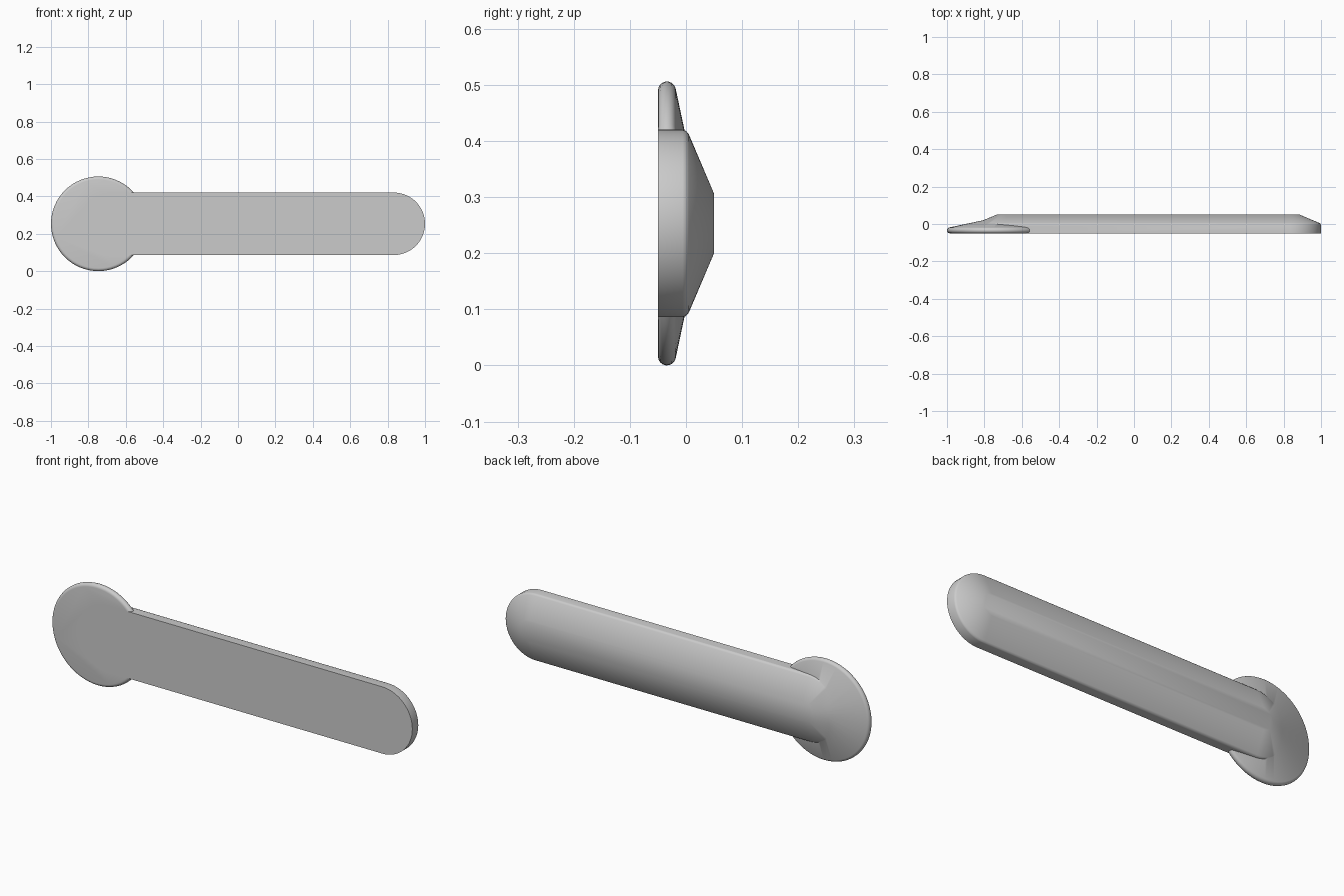
import bpy, bmesh
from math import sin, cos, pi

old = bpy.data.objects.get("Cube")
if old:
    bpy.data.objects.remove(old)

grey = bpy.data.materials.new("plain grey")
grey.use_nodes = True
grey.diffuse_color = (0.6, 0.6, 0.6, 1)
grey.node_tree.nodes["Principled BSDF"].inputs["Base Color"].default_value = (0.6, 0.6, 0.6, 1)

MID = 0.253     # height of the centre line
SEG = 32        # segments per half circle


def stacked_solid(name, left, right, profile):
    """Stack rounded outlines (radius, y) from front to back and cap both ends."""
    bm = bmesh.new()
    loops = []
    for r, y in profile:
        ring = []
        for cx, start in ((right, -pi / 2), (left, pi / 2)):
            # skip the shared end point when the outline is a full circle
            count = SEG if left == right else SEG + 1
            for i in range(count):
                a = start + pi * i / SEG
                ring.append(bm.verts.new((cx + r * cos(a), y, MID + r * sin(a))))
        loops.append(ring)
    n = len(loops[0])
    for a, b in zip(loops, loops[1:]):
        for i in range(n):
            j = (i + 1) % n
            bm.faces.new((a[i], a[j], b[j], b[i]))
    bm.faces.new(loops[0])
    bm.faces.new(loops[-1])
    bmesh.ops.recalc_face_normals(bm, faces=bm.faces)
    mesh = bpy.data.meshes.new(name)
    bm.to_mesh(mesh)
    bm.free()
    mesh.materials.append(grey)
    obj = bpy.data.objects.new(name, mesh)
    bpy.context.collection.objects.link(obj)
    return obj


# Bar: straight sides, softened shoulder, sloped back with a narrow flat
bar = stacked_solid("handle_bar", -0.682, 0.833, [
    (0.167, -0.05), (0.167, -0.006), (0.165, 0.0), (0.159, 0.005), (0.053, 0.05)])

# Disc: flat front, rounded rim, shallow cone behind
rim = [(0.237 + 0.016 * cos(a), -0.034 + 0.016 * sin(a))
       for a in (-pi / 2 + 0.57 * pi / 8 * 1.6 * k for k in range(9))]
disc = stacked_solid("round_end", -0.747, -0.747, rim + [(0.05, 0.022)])

# Join the disc to the bar as one solid
union = bar.modifiers.new("join", "BOOLEAN")
union.operation = "UNION"
union.solver = "EXACT"
union.object = disc
bpy.context.view_layer.objects.active = bar
bar.select_set(True)
bpy.ops.object.modifier_apply(modifier=union.name)
bpy.data.objects.remove(disc)
bpy.ops.object.shade_smooth_by_angle(angle=0.6)
